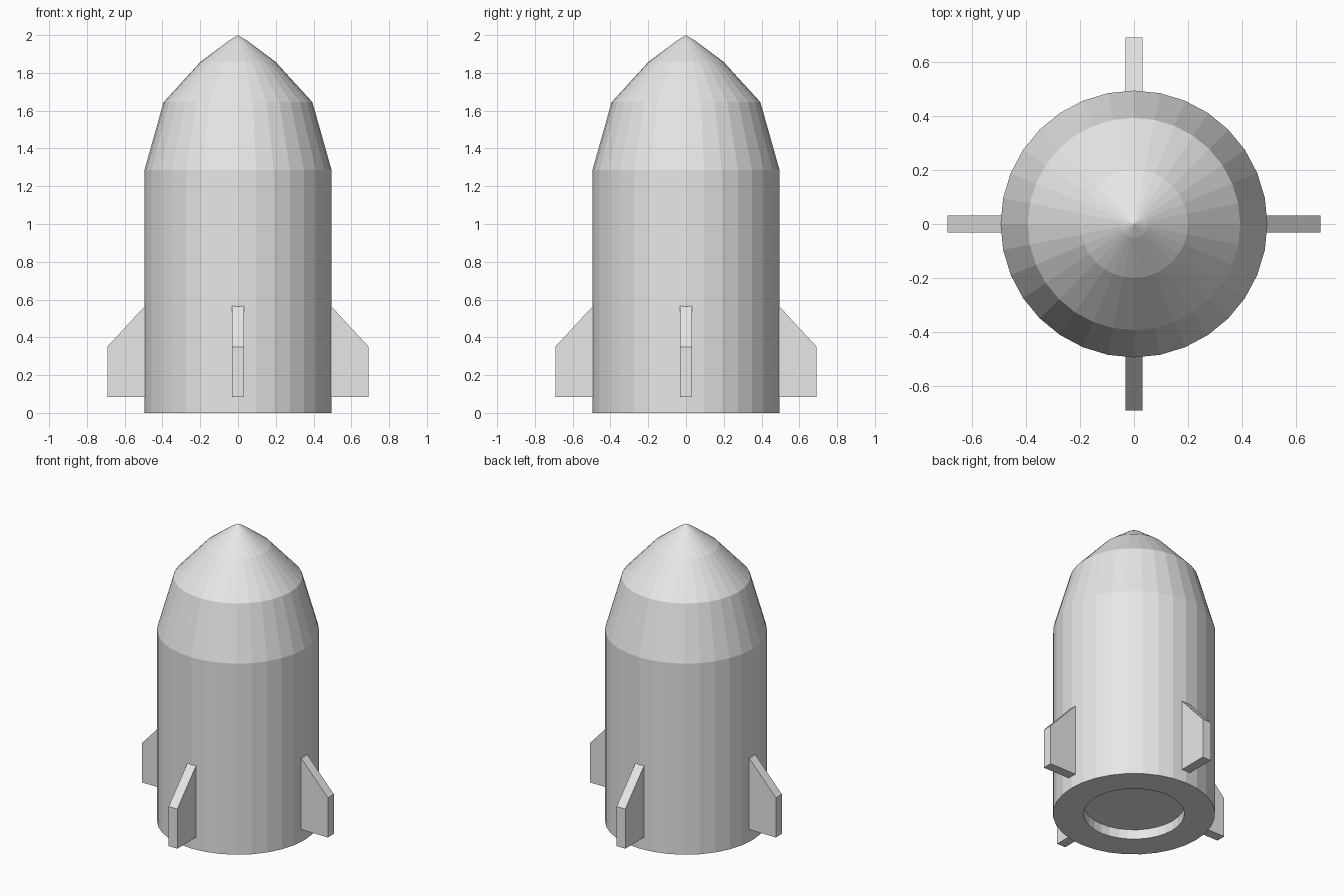
import bpy
import bmesh
from math import cos, sin, pi

cube = bpy.data.objects.get("Cube")
if cube:
    bpy.data.objects.remove(cube, do_unlink=True)

SIDES = 32

grey = bpy.data.materials.new("light_grey")
grey.use_nodes = True
colour = (0.8, 0.8, 0.8, 1)
grey.diffuse_color = colour
grey.node_tree.nodes["Principled BSDF"].inputs["Base Color"].default_value = colour


def finish(bm, name):
    """Turn a bmesh into a flat-shaded grey object."""
    bmesh.ops.recalc_face_normals(bm, faces=bm.faces)
    mesh = bpy.data.meshes.new(name)
    bm.to_mesh(mesh)
    bm.free()
    mesh.materials.append(grey)
    obj = bpy.data.objects.new(name, mesh)
    bpy.context.collection.objects.link(obj)
    return obj


def lathe(name, profile):
    """Join rings of (radius, height) and close both ends."""
    bm = bmesh.new()
    rings = []
    for r, z in profile:
        rings.append([bm.verts.new((r * cos(2 * pi * i / SIDES), r * sin(2 * pi * i / SIDES), z))
                      for i in range(SIDES)])
    for low, high in zip(rings, rings[1:]):
        for i in range(SIDES):
            j = (i + 1) % SIDES
            bm.faces.new((low[i], low[j], high[j], high[i]))
    # Recess ceiling
    bm.faces.new(rings[0])
    # Nose tip
    tip = bm.verts.new((0, 0, 2))
    for i in range(SIDES):
        bm.faces.new((rings[-1][i], rings[-1][(i + 1) % SIDES], tip))
    return finish(bm, name)


def fin(name, angle, half=0.032):
    """Extrude the fin outline sideways and turn it about the body axis."""
    outline = [(0.47, 0.083), (0.692, 0.083), (0.692, 0.35), (0.47, 0.59)]
    bm = bmesh.new()
    face = bm.faces.new([bm.verts.new((r, -half, z)) for r, z in outline])
    side = bmesh.ops.extrude_face_region(bm, geom=[face])
    moved = [v for v in side["geom"] if isinstance(v, bmesh.types.BMVert)]
    bmesh.ops.translate(bm, verts=moved, vec=(0, 2 * half, 0))
    obj = finish(bm, name)
    obj.rotation_euler.z = angle
    return obj


# Body: engine recess, straight hull, faceted nose
lathe("rocket_body", [(0.308, 0.065), (0.308, 0), (0.495, 0), (0.495, 1.287),
                      (0.394, 1.645), (0.2, 1.857), (0.05, 1.97)])

# Four tail fins
for k, side_name in enumerate(("left", "back", "right", "front")):
    fin(side_name + "_fin", k * pi / 2)
